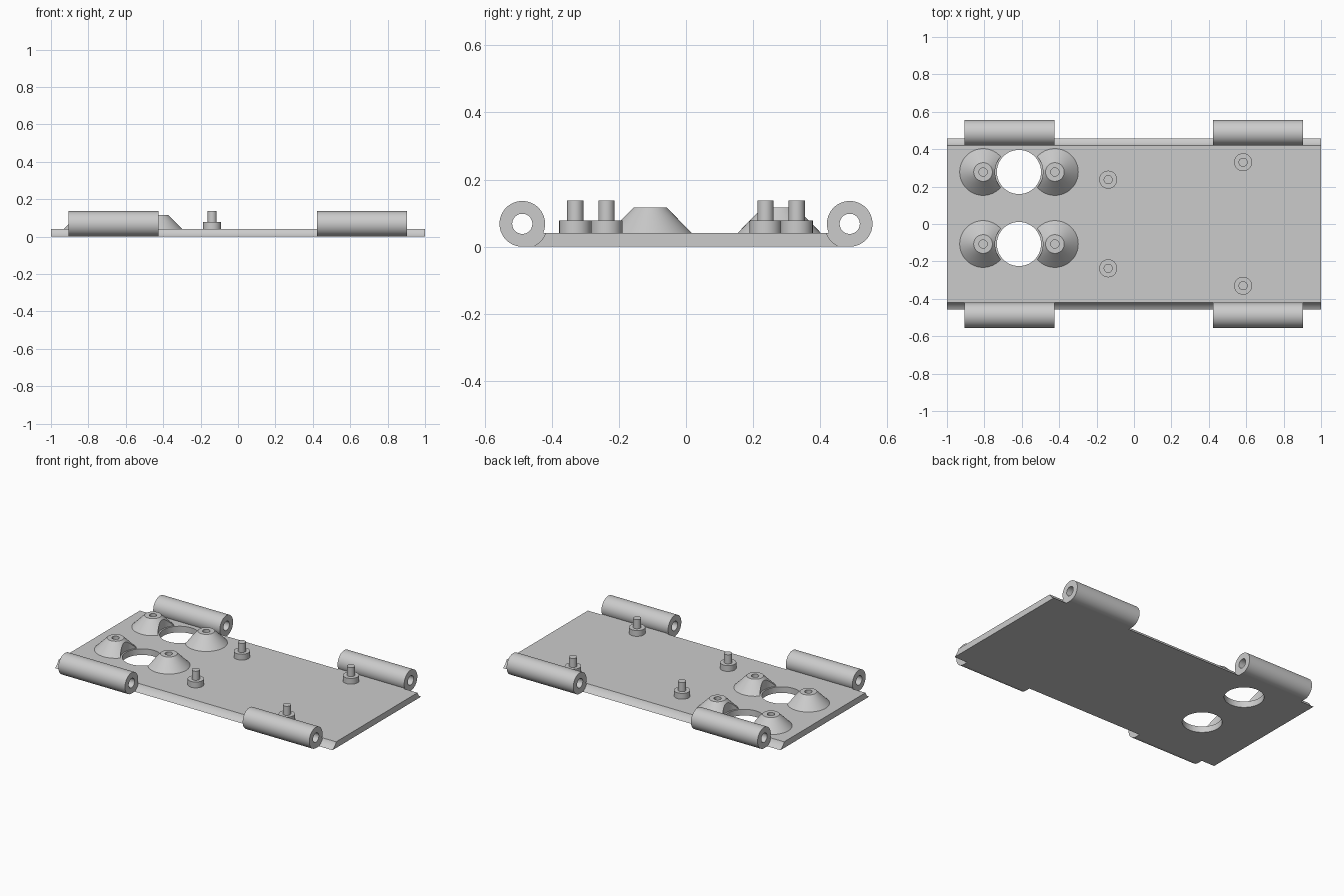
import bpy, bmesh, math
from mathutils import Matrix, Vector

if "Cube" in bpy.data.objects:
    bpy.data.objects.remove(bpy.data.objects["Cube"])

gray = bpy.data.materials.new("light_gray")
gray.diffuse_color = (0.6, 0.6, 0.6, 1)
gray.use_nodes = True
gray.node_tree.nodes["Principled BSDF"].inputs["Base Color"].default_value = gray.diffuse_color

PLATE_T = 0.04             # plate thickness
HINGE_Y, HINGE_Z, HINGE_R = 0.488, 0.068, 0.068
HOLE_X, HOLE_YS = -0.615, (0.278, -0.107)


def finish(bm, name):
    bmesh.ops.recalc_face_normals(bm, faces=bm.faces)
    me = bpy.data.meshes.new(name)
    bm.to_mesh(me)
    bm.free()
    ob = bpy.data.objects.new(name, me)
    bpy.context.collection.objects.link(ob)
    me.materials.append(gray)
    return ob


def smooth(ob):
    bpy.ops.object.select_all(action='DESELECT')
    ob.select_set(True)
    bpy.context.view_layer.objects.active = ob
    bpy.ops.object.shade_smooth_by_angle(angle=math.radians(30))


def revolve(name, profile, matrix, closed=False, n=64):
    """Spin (radius, height) points around the local z axis."""
    bm = bmesh.new()
    vs = [bm.verts.new((r, 0, h)) for r, h in profile]
    pairs = list(zip(vs, vs[1:])) + ([(vs[-1], vs[0])] if closed else [])
    edges = [bm.edges.new(p) for p in pairs]
    bmesh.ops.spin(bm, geom=vs + edges, cent=(0, 0, 0), axis=(0, 0, 1),
                   angle=math.tau, steps=n, use_duplicate=False)
    bmesh.ops.remove_doubles(bm, verts=bm.verts, dist=1e-5)
    bm.transform(matrix)
    return finish(bm, name)


def extrude_x(name, profile, x0, x1):
    """Extrude a (y, z) outline along x."""
    bm = bmesh.new()
    face = bm.faces.new([bm.verts.new((x0, y, z)) for y, z in profile])
    out = bmesh.ops.extrude_face_region(bm, geom=[face])
    moved = [v for v in out["geom"] if isinstance(v, bmesh.types.BMVert)]
    bmesh.ops.translate(bm, verts=moved, vec=(x1 - x0, 0, 0))
    return finish(bm, name)


def cut(ob, cutter):
    mod = ob.modifiers.new("cut", 'BOOLEAN')
    mod.operation, mod.solver, mod.object = 'DIFFERENCE', 'EXACT', cutter
    bpy.ops.object.select_all(action='DESELECT')
    bpy.context.view_layer.objects.active = ob
    ob.select_set(True)
    bpy.ops.object.modifier_apply(modifier=mod.name)


def hole_cutter(r, y):
    ob = revolve("hole_cutter", [(0, -0.1), (r, -0.1), (r, 0.3), (0, 0.3)],
                 Matrix.Translation((HOLE_X, y, 0)))
    ob.hide_render = True
    return ob


# Base plate with concave long edges that clear the hinge barrels
CLEAR_R = 0.075
arc = []
for i in range(9):
    z = PLATE_T * i / 8
    arc.append((HINGE_Y - math.sqrt(CLEAR_R ** 2 - (z - HINGE_Z) ** 2), z))
plate = extrude_x("base_plate", arc + [(-y, z) for y, z in reversed(arc)], -1, 1)

# Hinge barrels, each with a small web joining it to the plate
for side in (1, -1):
    for x0, x1 in ((-0.905, -0.425), (0.423, 0.903)):
        to_x = Matrix.Translation((x0, side * HINGE_Y, HINGE_Z)) @ Matrix.Rotation(math.pi / 2, 4, 'Y')
        length = x1 - x0
        smooth(revolve("hinge_barrel", [(0.03, 0), (HINGE_R, 0), (HINGE_R, length), (0.03, length)],
                       to_x, closed=True))
        web = [(side * y, z) for y, z in arc + [(0.45, PLATE_T), (HINGE_Y, 0.0)]]
        extrude_x("hinge_web", web, x0, x1)

# Cone mounts with blind screw holes, trimmed around the large openings
for y in HOLE_YS:
    cone_cutter = hole_cutter(0.128, y)
    for x in (-0.807, -0.423):
        cone = revolve("cone_mount",
                       [(0, 0.03), (0.125, 0.03), (0.125, PLATE_T), (0.05, 0.116),
                        (0.022, 0.116), (0.022, 0.042), (0, 0.042)],
                       Matrix.Translation((x, y, 0)))
        cut(cone, cone_cutter)
        smooth(cone)
    plate_cutter = hole_cutter(0.118, y)
    cut(plate, plate_cutter)
    for c in (cone_cutter, plate_cutter):
        bpy.data.objects.remove(c)
smooth(plate)

# Stepped locating pegs
for x, y in ((-0.138, 0.237), (0.583, 0.33)):
    for side in (1, -1):
        smooth(revolve("stepped_peg",
                       [(0, 0.03), (0.048, 0.03), (0.048, 0.078), (0.024, 0.078),
                        (0.024, 0.137), (0, 0.137)],
                       Matrix.Translation((x, side * y, 0)), n=48))
